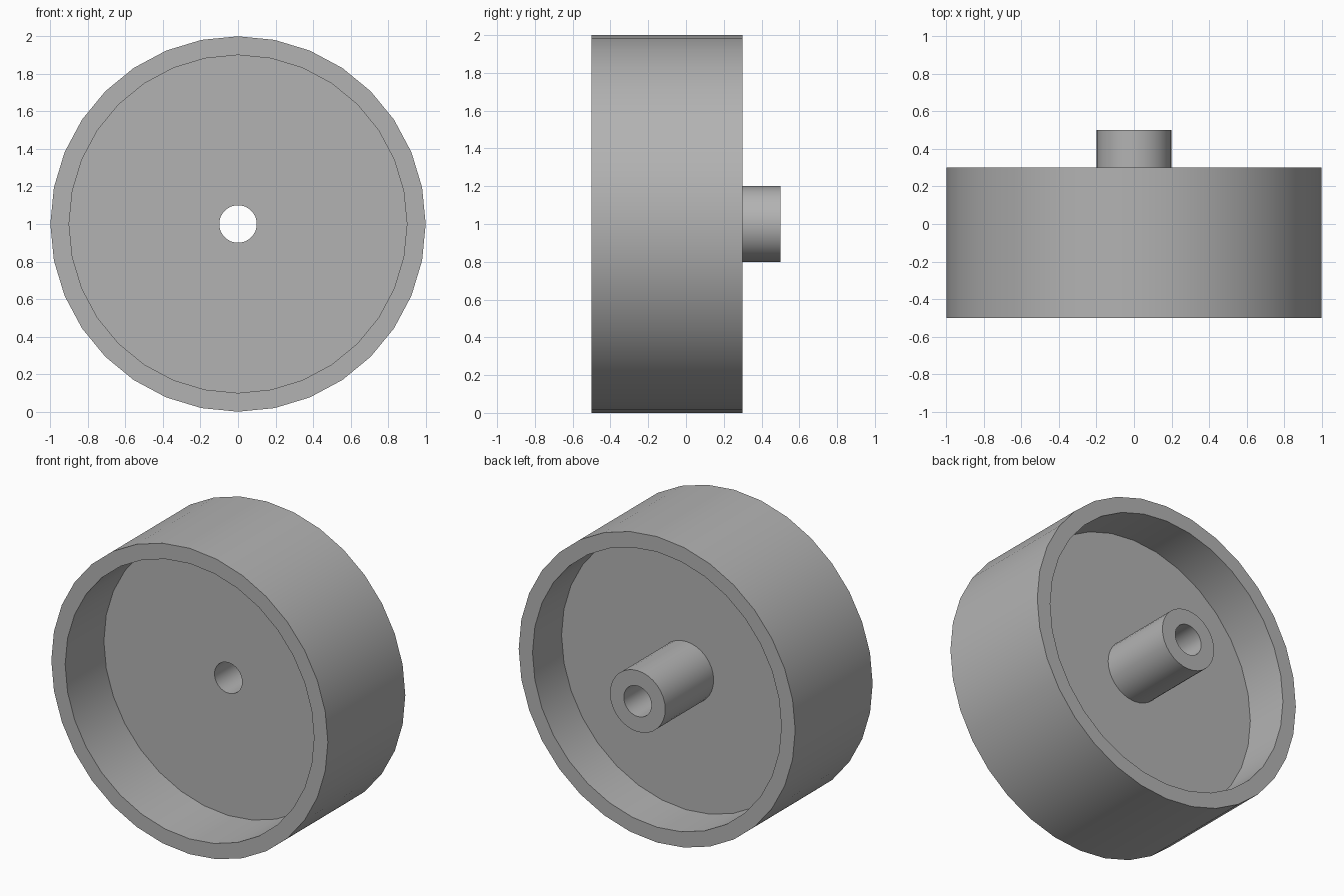
import bpy
import math
from mathutils import Vector

cube = bpy.data.objects.get("Cube")
if cube:
    bpy.data.objects.remove(cube, do_unlink=True)

SEGMENTS = 32

grey = bpy.data.materials.new("plain_grey")
grey.use_nodes = True
colour = (0.45, 0.45, 0.45, 1)
grey.diffuse_color = colour
grey.node_tree.nodes["Principled BSDF"].inputs["Base Color"].default_value = colour


def lathe(name, profile):
    """Spin a closed (radius, y) profile about the wheel's axle."""
    verts, faces = [], []
    count = len(profile)
    for i in range(SEGMENTS):
        angle = math.tau * i / SEGMENTS
        for radius, y in profile:
            verts.append(Vector((radius * math.sin(angle), y, 1 + radius * math.cos(angle))))
        nxt = (i + 1) % SEGMENTS
        for j in range(count):
            k = (j + 1) % count
            faces.append((i * count + j, i * count + k, nxt * count + k, nxt * count + j))
    mesh = bpy.data.meshes.new(name)
    mesh.from_pydata(verts, [], faces)
    mesh.materials.append(grey)
    obj = bpy.data.objects.new(name, mesh)
    bpy.context.collection.objects.link(obj)
    bpy.ops.object.select_all(action="DESELECT")
    obj.select_set(True)
    bpy.context.view_layer.objects.active = obj
    bpy.ops.object.mode_set(mode="EDIT")
    bpy.ops.mesh.select_all(action="SELECT")
    bpy.ops.mesh.normals_make_consistent(inside=False)
    bpy.ops.object.mode_set(mode="OBJECT")
    bpy.ops.object.shade_smooth_by_angle(angle=math.radians(30))
    return obj


# Rim, thin web and bored hub form one continuous turned section
lathe("wheel", [
    (1.0, -0.5), (1.0, 0.3), (0.9, 0.3), (0.9, 0.0),
    (0.2, 0.0), (0.2, 0.5), (0.1, 0.5), (0.1, -0.1),
    (0.9, -0.1), (0.9, -0.5),
])
